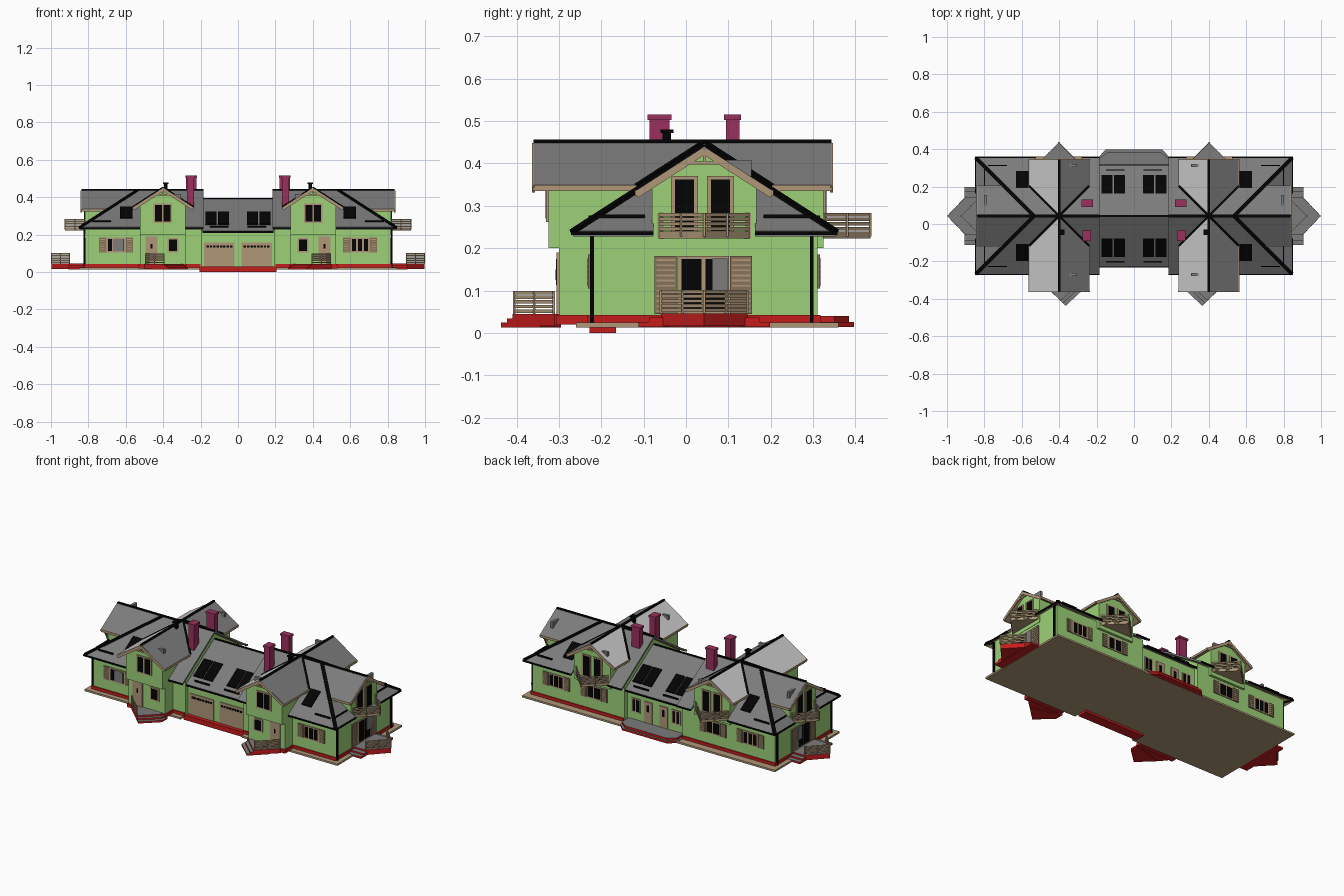
import bpy, bmesh
from mathutils import Vector as V

if "Cube" in bpy.data.objects:
    bpy.data.objects.remove(bpy.data.objects["Cube"])

COLOURS = {
    "wall green": (0.34, 0.64, 0.19), "roof grey": (0.2, 0.2, 0.2), "light roof grey": (0.58, 0.58, 0.58),
    "trim beige": (0.43, 0.31, 0.19), "plinth red": (0.55, 0.012, 0.012),
    "dark black": (0.001, 0.001, 0.001), "chimney plum": (0.32, 0.03, 0.11),
    "shutter brown": (0.24, 0.17, 0.10),
}
GREEN, GREY, LIGHT, BEIGE, RED, BLACK, PLUM, BROWN = COLOURS
MATS = {}
for n, c in COLOURS.items():
    m = MATS[n] = bpy.data.materials.new(n)
    m.use_nodes = True
    m.diffuse_color = (*c, 1)
    m.node_tree.nodes["Principled BSDF"].inputs["Base Color"].default_value = (*c, 1)

parts = {}   # name -> (bmesh, main colour, mirrored, second colour, face rule)


def solid(name, mat, pts, vec, mirror=True, alt=None, rule=None):
    """Extrude a polygon along a vector into the named part."""
    if name not in parts:
        parts[name] = (bmesh.new(), mat, mirror, alt, rule)
    bm = parts[name][0]
    a = [bm.verts.new(p) for p in pts]
    b = [bm.verts.new(V(p) + V(vec)) for p in pts]
    bm.faces.new(a)
    bm.faces.new(b[::-1])
    for i in range(len(a)):
        j = (i + 1) % len(a)
        bm.faces.new((a[j], a[i], b[i], b[j]))


def box(name, mat, x0, x1, y0, y1, z0, z1, mirror=True):
    solid(name, mat, [(x0, y0, z0), (x1, y0, z0), (x1, y1, z0), (x0, y1, z0)], (0, 0, z1 - z0), mirror)


def bar(name, mat, p, q, w, h):
    p, q = V(p), V(q)
    d = q - p
    s = d.cross(V((0, 0, 1)))
    s = s.normalized() * w / 2 if s.length > 1e-6 else V((w / 2, 0, 0))
    t = s.cross(d).normalized() * h / 2
    solid(name, mat, [p + s + t, p - s + t, p - s - t, p + s - t], d)


def panel(name, mat, face, pos, u0, u1, z0, z1, d=0.005, mirror=True):
    """Plate on a wall facing front (F), back (B) or side (S)."""
    if face == "S":
        box(name, mat, pos - 0.002, pos + d, u0, u1, z0, z1, mirror)
    elif face == "F":
        box(name, mat, u0, u1, pos - d, pos + 0.002, z0, z1, mirror)
    else:
        box(name, mat, u0, u1, pos - 0.002, pos + d, z0, z1, mirror)


def window(face, pos, u0, u1, z0, z1, panes=2, shutter=0.0):
    panel("window_frames", BEIGE, face, pos, u0, u1, z0, z1, 0.005)
    step = (u1 - u0 - 0.009) / panes
    for i in range(panes):
        a = u0 + 0.009 + i * step
        panel("window_glass", BLACK, face, pos, a, a + step - 0.009, z0 + 0.008, z1 - 0.008, 0.007)
    if shutter:
        for a in (u0 - shutter - 0.002, u1 + 0.002):
            panel("shutters", BROWN, face, pos, a, a + shutter, z0, z1, 0.006)
            n = int((z1 - z0) / 0.012)
            for k in range(n):
                z = z0 + 0.004 + k * (z1 - z0 - 0.004) / n
                panel("shutter_slats", BEIGE, face, pos, a + 0.004, a + shutter - 0.004, z, z + 0.004, 0.008)


def railing(name, path, z0, h=0.055, boards=5):
    for (ax, ay), (bx, by) in zip(path, path[1:]):
        for k in range(boards):
            z = z0 + h * (k + 0.65) / boards
            bar(name, BEIGE, (ax, ay, z), (bx, by, z), 0.003, 0.008)
        for t in (0, 0.5, 1):
            x, y = ax + (bx - ax) * t, ay + (by - ay) * t
            bar(name, BEIGE, (x, y, z0), (x, y, z0 + h), 0.006, 0.006)


def deck(name, mat, pts, z0, z1, mirror=True):
    solid(name, mat, [(x, y, z0) for x, y in pts], (0, 0, z1 - z0), mirror, GREY, lambda n: n.z > 0.9)


# Shared roof measurements: main, cross-gable and centre ridge heights
YC, XC, K, TOP, CROSS, MID = 0.043, 0.4, 0.645, 0.44, 0.452, 0.394
EAVE, HALF, TH = 0.31, 0.16, 0.012
FRONT, BACK, SIDE = -0.36, 0.343, 0.838


def zy(y, top=TOP):
    return top - K * abs(y - YC)


def roof(name, pts, f, mirror=True, mat=GREY):
    solid(name, mat, [(x, y, f(x, y)) for x, y in pts], (0, 0, -TH), mirror, BEIGE, lambda n: n.z < -0.1)


# Main roof slopes with notches at the cross gables, hips and cross gables
for s in (-1, 1):
    rel = [(0.185, 0), (0.185, EAVE), (0.28, EAVE), (0.28, 0.12), (0.525, 0.12), (0.525, EAVE),
           (0.845, EAVE), (0.695, HALF), (SIDE, HALF), (SIDE, 0)]
    roof("main_roof", [(x, YC + s * y) for x, y in rel], lambda x, y: zy(y))
    roof("hip_roof", [(0.845, YC + s * EAVE), (0.655, YC + s * 0.12), (0.845, YC + s * 0.12)],
         lambda x, y: TOP - K * (x - 0.535))
    end = FRONT if s < 0 else BACK
    ze = CROSS - K * HALF
    for t in (-1, 1):
        xe = XC + t * HALF
        for m in (-1, 1):
            name, mat = ("cross_gable_light_slopes", LIGHT) if m * t < 0 else ("cross_gable_roof", GREY)
            roof(name, [(m * XC, end), (m * xe, end), (m * xe, YC + s * HALF), (m * XC, YC)],
                 lambda x, y: CROSS - K * abs(abs(x) - XC), False, mat)
        bar("ridge_caps", BLACK, (XC, YC, CROSS), (xe, YC + s * HALF, ze), 0.013, 0.006)
        bar("gable_fascia", BEIGE, (xe, end, ze - 0.007), (xe, YC + s * HALF, ze - 0.007), 0.006, 0.014)
    bar("ridge_caps", BLACK, (XC, YC, CROSS), (XC, end, CROSS), 0.012, 0.008)
    bar("ridge_caps", BLACK, (0.535, YC, TOP), (0.845, YC + s * EAVE, zy(YC + EAVE)), 0.02, 0.008)
    bar("gable_fascia", BEIGE, (0.695, YC + s * HALF, TOP - K * HALF - 0.007),
        (SIDE, YC + s * HALF, TOP - K * HALF - 0.007), 0.006, 0.014)
    # Gutters and downpipes
    ye, ze = YC + s * (EAVE + 0.001), zy(YC + EAVE) - 0.005
    for a, b in ((0.185, 0.28), (0.525, 0.85)):
        bar("gutters", BLACK, (a, ye, ze), (b, ye, ze), 0.008, 0.009)
    bar("gutters", BLACK, (0.846, ye, ze), (0.846, YC + s * 0.12, ze), 0.008, 0.009)
    yp = -0.222 if s < 0 else 0.297
    bar("downpipes", BLACK, (0.822, yp, 0.025), (0.822, yp, 0.24), 0.009, 0.009)
    bar("downpipes", BLACK, (0.822, yp, 0.235), (0.845, ye, ze), 0.008, 0.008)
    # Snow guards
    for x0, x1, d, top in ((0.68, 0.78, 0.27, TOP), (0.05, 0.15, 0.245, MID)):
        z = top - K * d + 0.006
        bar("snow_guards", BLACK, (x0, YC + s * d, z), (x1, YC + s * d, z), 0.006, 0.01)
    bar("snow_guards", BLACK, (0.8, YC + s * 0.14, 0.275), (0.8, YC + s * 0.26, 0.275), 0.006, 0.008)
    # Skylights
    for x0, x1, d0, d1, top in ((0.565, 0.63, 0.15, 0.24, TOP), (0.115, 0.175, 0.12, 0.22, MID),
                                (0.048, 0.108, 0.12, 0.22, MID)):
        ya, yb = YC + s * d0, YC + s * d1
        solid("skylights", BLACK, [(x0, ya, zy(ya, top)), (x1, ya, zy(ya, top)),
                                   (x1, yb, zy(yb, top)), (x0, yb, zy(yb, top))], (0, 0, 0.007))
    # Centre roof
    roof("centre_roof", [(x, YC + s * y) for x, y in ((-0.19, 0), (0.19, 0), (0.19, 0.27), (-0.19, 0.27))],
         lambda x, y: zy(y, MID), False)
    yg = YC + s * 0.271
    bar("gutters", BLACK, (0, yg, zy(yg, MID) - 0.005), (0.19, yg, zy(yg, MID) - 0.005), 0.008, 0.009)
    # Roof vents
    yv = -0.27 if s < 0 else 0.313
    box("roof_vents", GREY, 0.305, 0.345, yv - 0.008, yv + 0.008, 0.385, 0.417)
bar("ridge_caps", BLACK, (0.185, YC, TOP), (SIDE, YC, TOP), 0.014, 0.006)
bar("ridge_caps", BLACK, (0, YC, MID), (0.185, YC, MID), 0.012, 0.005)
box("roof_vents", GREY, 0.787, 0.803, 0.085, 0.155, 0.37, 0.408)

# Barge boards and collar braces on the three gables
for at in (lambda u, z: (XC + u, FRONT, z), lambda u, z: (XC + u, BACK, z),
           lambda u, z: (SIDE, YC + u, z - CROSS + TOP)):
    for s in (-1, 1):
        bar("barge_boards", BEIGE, at(0, CROSS - 0.011), at(s * HALF, CROSS - K * HALF - 0.011), 0.007, 0.016)
    bar("barge_boards", BEIGE, at(-0.04, 0.413), at(0.04, 0.413), 0.006, 0.008)
    bar("barge_boards", BEIGE, at(0, 0.413), at(0, 0.44), 0.006, 0.006)


def gable(c, a, b, z0, ze, top):
    return [(a, z0), (b, z0), (b, ze), (c, top), (a, ze)]


# Walls
solid("main_walls", GREEN, [(0.195, y, z) for y, z in gable(YC, -0.225, 0.31, 0.03, 0.25, 0.425)], (0.32, 0, 0))
box("main_walls", GREEN, 0.5, 0.815, -0.225, 0.31, 0.03, 0.246)
solid("cross_gable_walls", GREEN, [(x, -0.325, z) for x, z in gable(XC, 0.28, 0.525, 0.2, 0.358, 0.437)], (0, 0.65, 0))
solid("side_gable_walls", GREEN, [(0.45, y, z) for y, z in gable(YC, -0.08, 0.166, 0.2, 0.345, 0.425)], (0.367, 0, 0))
box("entrance_walls", GREEN, 0.28, 0.525, -0.30, -0.2, 0.03, 0.205)
solid("centre_walls", GREEN, [(-0.2, y, z) for y, z in gable(YC, -0.2, 0.285, 0.03, 0.222, 0.378)], (0.4, 0, 0), False)

# Foundation, plinth and garage apron
box("foundation", BEIGE, 0.205, 0.85, -0.26, 0.36, 0.013, 0.024)
box("centre_foundation", BEIGE, -0.205, 0.205, -0.2, 0.36, 0.013, 0.024, False)
box("plinth", RED, 0.2, 0.822, -0.232, 0.317, 0.02, 0.042)
box("plinth", RED, 0.274, 0.531, -0.307, -0.2, 0.02, 0.042)
box("garage_apron", RED, -0.207, 0.207, -0.228, -0.165, 0, 0.03, False)

# Garage doors with a row of panes
panel("garage_doors", BEIGE, "F", -0.2, 0.02, 0.182, 0.03, 0.158)
for i in range(8):
    x = 0.03 + i * 0.018
    panel("garage_panes", BLACK, "F", -0.2, x, x + 0.013, 0.131, 0.143, 0.007)

# Front windows and entrance door
window("F", -0.225, 0.6, 0.705, 0.105, 0.185, 3, 0.036)
panel("window_blind", GREY, "F", -0.225, -0.669, -0.612, 0.112, 0.178, 0.008, False)
window("F", -0.325, 0.352, 0.452, 0.262, 0.367, 2)
window("F", -0.30, 0.318, 0.378, 0.105, 0.182, 1)
panel("entrance_door", BEIGE, "F", -0.30, 0.43, 0.495, 0.045, 0.19, 0.006)
panel("door_pane", BLACK, "F", -0.30, 0.457, 0.467, 0.125, 0.15, 0.008)

# Side windows and terrace doors
window("S", 0.817, -0.035, 0.028, 0.232, 0.37, 1)
window("S", 0.817, 0.05, 0.113, 0.232, 0.37, 1)
window("S", 0.815, -0.02, 0.102, 0.045, 0.182, 2, 0.052)
panel("terrace_door_blind", GREY, "S", 0.815, 0.062, 0.098, 0.1, 0.176, 0.009)

# Rear windows and doors
window("B", 0.31, 0.6, 0.705, 0.105, 0.185, 3, 0.036)
window("B", 0.31, 0.35, 0.45, 0.105, 0.185, 2, 0.036)
window("B", 0.325, 0.335, 0.395, 0.235, 0.37, 1)
window("B", 0.325, 0.41, 0.47, 0.235, 0.37, 1)
window("B", 0.285, 0.105, 0.165, 0.085, 0.17, 2)
panel("rear_door", BEIGE, "B", 0.285, 0.025, 0.08, 0.042, 0.17, 0.006)
panel("door_pane", BLACK, "B", 0.285, 0.045, 0.06, 0.11, 0.15, 0.008)

# Triangular balconies
rear_path = [(0.292, 0.325), (0.402, 0.435), (0.512, 0.325)]
side_path = [(0.817, YC - 0.108), (0.925, YC), (0.817, YC + 0.108)]
for path in (rear_path, side_path):
    deck("balcony_decks", BEIGE, path, 0.223, 0.232)
    railing("balcony_railings", path, 0.228)

# Side porch with flanking steps
tip = [(0.9, YC - 0.102), (0.997, YC), (0.9, YC + 0.102)]
deck("side_porch", RED, [(0.81, YC - 0.102), *tip, (0.81, YC + 0.102)], 0.016, 0.046)
for w, z in ((0.13, 0.036), (0.155, 0.026)):
    deck("side_porch", RED, [(0.82, YC - w), (0.905, YC - w), (0.905, YC + w), (0.82, YC + w)], 0.014, z)
railing("porch_railings", tip, 0.046)

# Corner entrance porch with steps
deck("entrance_porch", RED, [(0.295, -0.295), (0.295, -0.32), (0.392, -0.41), (0.5, -0.31), (0.5, -0.295)], 0.016, 0.044)
for d, z in ((0.013, 0.034), (0.027, 0.024)):
    deck("entrance_porch", RED, [(0.295 - d, -0.295), (0.295 - d, -0.32 - d), (0.392 - d, -0.41 - d), (0.46, -0.345)], 0.013, z)
railing("porch_railings", [(0.396, -0.405), (0.495, -0.312)], 0.044)

# Rear terrace
for d, z in ((0, 0.04), (0.012, 0.026)):
    side = [(0.185 + d, 0.27), (0.185 + d, 0.35), (0.14 + d, 0.385 + d)]
    deck("rear_terrace", RED, side + [(-x, y) for x, y in side[::-1]], 0.014, z, False)

# Chimneys and flue pipe
for x, y, w, d in ((0.253, -0.0625, 0.019, 0.024), (0.25, 0.11, 0.027, 0.016)):
    box("chimneys", PLUM, x - w, x + w, y - d, y + d, 0.33, 0.503)
    box("chimneys", PLUM, x - w - 0.004, x + w + 0.004, y - d - 0.004, y + d + 0.004, 0.503, 0.515)
box("flue_pipe", BLACK, 0.376, 0.396, -0.055, -0.035, 0.38, 0.472)
box("flue_pipe", BLACK, 0.371, 0.401, -0.06, -0.03, 0.472, 0.48)

# Turn the collected parts into objects
for name, (bm, mat, mirror, alt, rule) in parts.items():
    bmesh.ops.recalc_face_normals(bm, faces=bm.faces[:])
    me = bpy.data.meshes.new(name)
    me.materials.append(MATS[mat])
    if alt:
        me.materials.append(MATS[alt])
        for f in bm.faces:
            f.material_index = int(rule(f.normal))
    bm.to_mesh(me)
    bm.free()
    ob = bpy.data.objects.new(name, me)
    bpy.context.scene.collection.objects.link(ob)
    if mirror:
        ob.modifiers.new("Mirror", "MIRROR").use_mirror_merge = False
